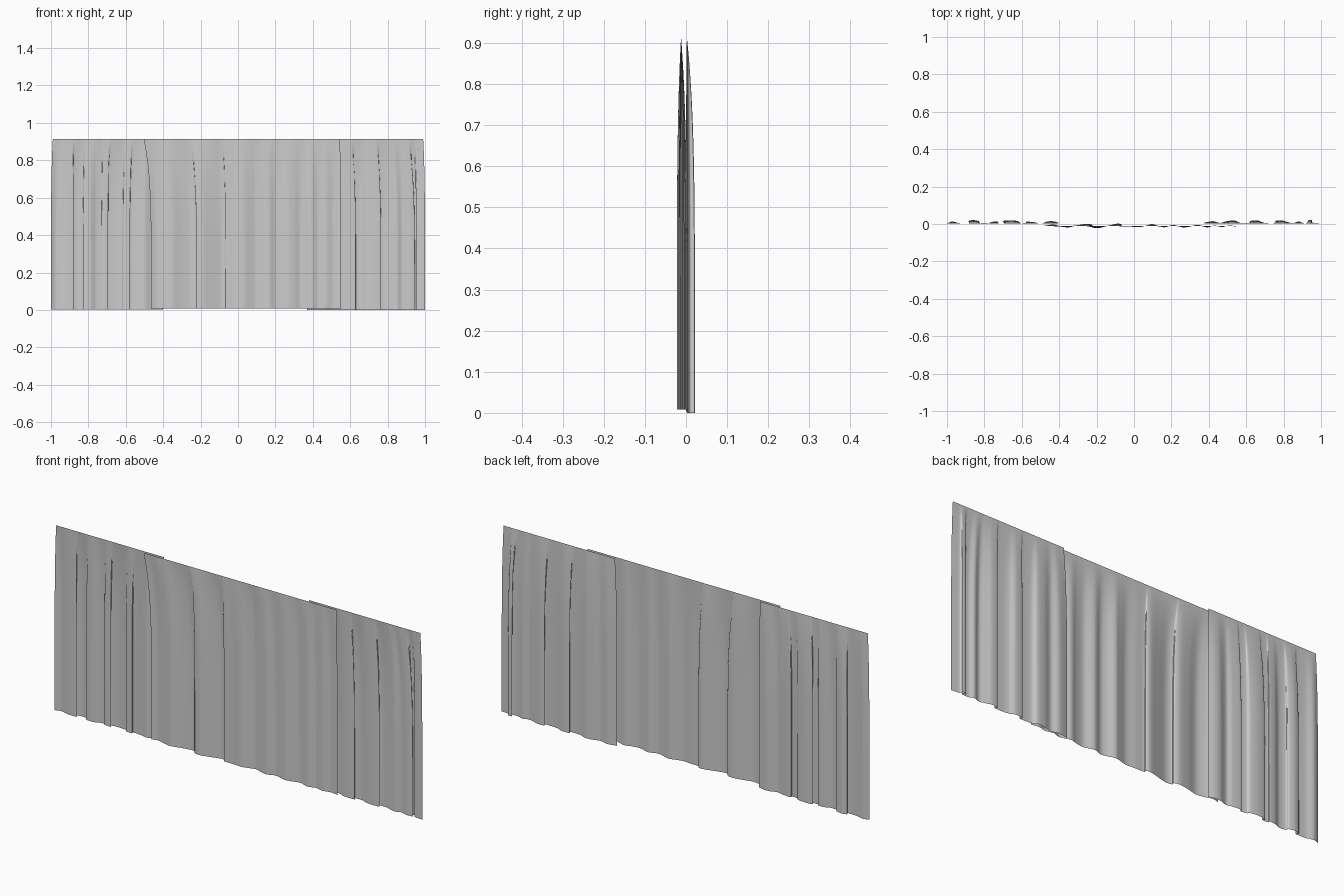
import bpy
from mathutils import Vector

HEIGHT = 0.915


def smooth_path(points, steps=8):
    """Catmull-Rom curve through a few plan-view points."""
    p = [Vector(q) for q in points]
    p = [2 * p[0] - p[1]] + p + [2 * p[-1] - p[-2]]
    out = []
    for i in range(1, len(p) - 2):
        a, b, c, d = p[i - 1:i + 3]
        for k in range(steps):
            t = k / steps
            out.append(0.5 * (2 * b + (c - a) * t + (2 * a - 5 * b + 4 * c - d) * t ** 2
                              + (3 * b - a - 3 * c + d) * t ** 3))
    return out + [p[-2]]


def curtain(name, hem, top_x, top_y, hem_z, rows=20):
    """Cloth sheet: straight at the top edge, opening into the hem folds below."""
    path = smooth_path(hem)
    # spread the top edge by the length of cloth in the folds
    length = [0.0]
    for a, b in zip(path, path[1:]):
        length.append(length[-1] + (b - a).length)
    verts, faces, n = [], [], len(path)
    for r in range(rows + 1):
        t = 1 - (1 - r / rows) ** 1.6
        fold = 1 - t ** 5
        for q, s in zip(path, length):
            x = top_x[0] + (top_x[1] - top_x[0]) * s / length[-1]
            verts.append((x + (q.x - x) * fold, top_y + (q.y - top_y) * fold,
                          hem_z + (HEIGHT - hem_z) * t))
    for r in range(rows):
        for i in range(n - 1):
            k = r * n + i
            faces.append((k, k + 1, k + n + 1, k + n))
    mesh = bpy.data.meshes.new(name)
    mesh.from_pydata(verts, [], faces)
    mesh.shade_smooth()
    obj = bpy.data.objects.new(name, mesh)
    bpy.context.collection.objects.link(obj)


# Centre panel hangs in front of the side panels
curtain("centre_curtain", [
    (-0.465, -0.008), (-0.43, -0.002), (-0.39, -0.013), (-0.35, -0.018), (-0.30, -0.006),
    (-0.25, 0.001), (-0.222, -0.006), (-0.222, -0.018), (-0.19, -0.022), (-0.14, -0.010),
    (-0.09, 0.002), (-0.066, -0.003), (-0.066, -0.013), (-0.02, -0.014), (0.03, -0.017),
    (0.07, -0.007), (0.10, -0.001), (0.14, -0.014), (0.17, -0.017), (0.21, -0.005),
    (0.26, -0.018), (0.30, -0.014), (0.34, -0.004), (0.39, -0.018), (0.43, -0.008),
    (0.47, -0.016), (0.51, -0.008), (0.55, -0.014)],
    (-0.505, 0.545), -0.012, 0.008)

# Side panels with folds that tuck over themselves
curtain("left_curtain", [
    (-1.0, 0.004), (-0.97, 0.013), (-0.93, 0.004), (-0.88, 0.003), (-0.886, 0.015),
    (-0.86, 0.021), (-0.83, 0.015), (-0.826, 0.003), (-0.79, 0.000), (-0.76, 0.011),
    (-0.728, 0.013), (-0.728, 0.004), (-0.695, 0.004), (-0.70, 0.016), (-0.66, 0.020),
    (-0.62, 0.015), (-0.612, 0.005), (-0.58, 0.001), (-0.575, 0.012), (-0.53, 0.009),
    (-0.50, 0.002), (-0.46, 0.014), (-0.43, 0.014), (-0.40, 0.006)],
    (-0.99, -0.405), 0.002, 0.003)
curtain("right_curtain", [
    (0.37, 0.006), (0.42, 0.015), (0.46, 0.006), (0.50, 0.016), (0.54, 0.018),
    (0.57, 0.006), (0.628, 0.005), (0.622, 0.016), (0.66, 0.019), (0.69, 0.008),
    (0.72, 0.004), (0.764, 0.005), (0.758, 0.017), (0.79, 0.019), (0.82, 0.011),
    (0.85, 0.004), (0.88, 0.013), (0.91, 0.004), (0.945, 0.007), (0.932, 0.019),
    (0.952, 0.021), (0.955, 0.008), (1.0, 0.003)],
    (0.385, 0.99), 0.002, 0.0)
